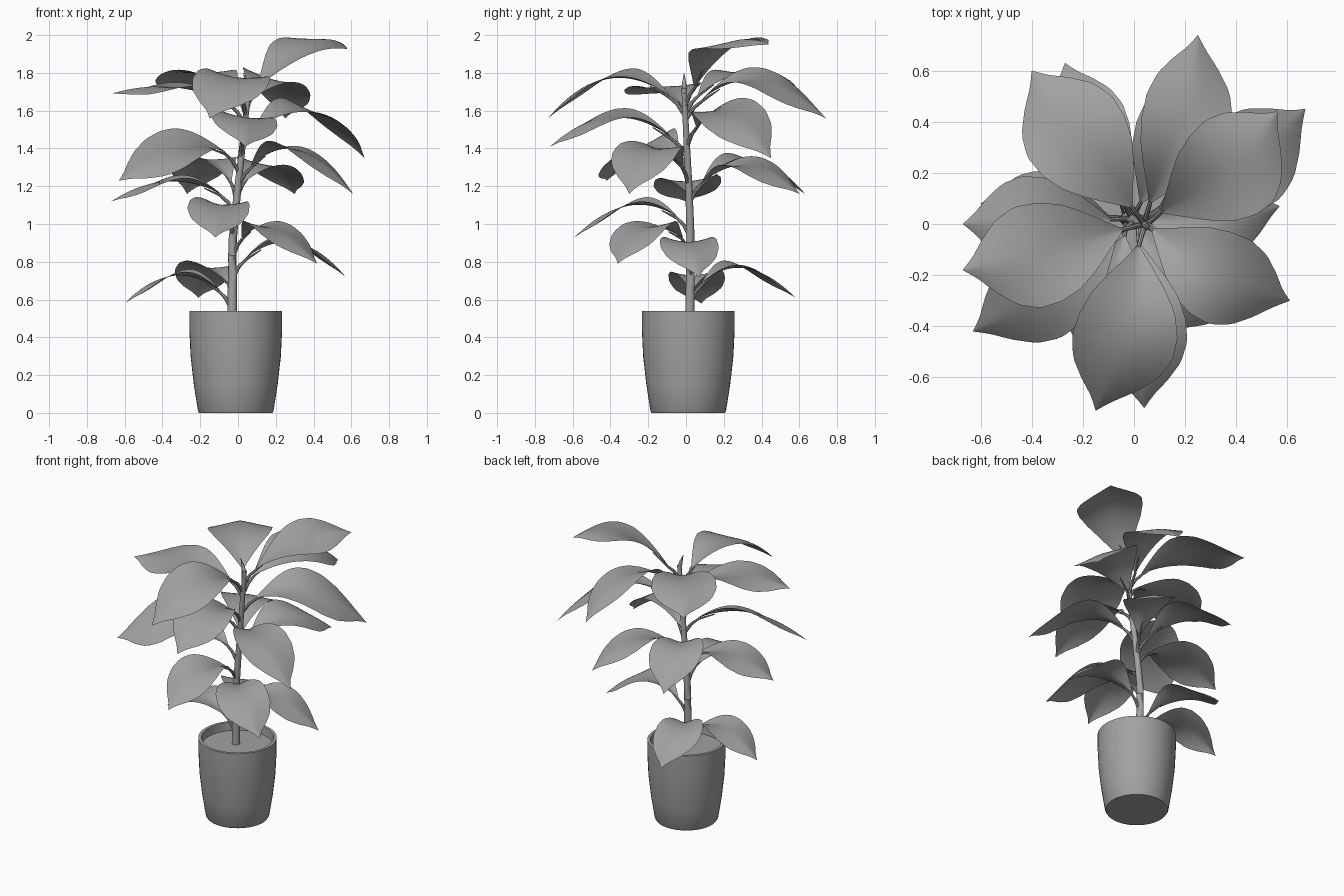
import bpy, bmesh, math
from mathutils import Vector

cube = bpy.data.objects.get("Cube")
if cube:
    bpy.data.objects.remove(cube)

grey = bpy.data.materials.new("matte_grey")
grey.use_nodes = True
colour = (0.36, 0.36, 0.36, 1)
grey.diffuse_color = colour
grey.node_tree.nodes["Principled BSDF"].inputs["Base Color"].default_value = colour


def finish(bm, name, angle=40, recalc=True):
    """Turn a bmesh into a smooth shaded object."""
    if recalc:
        bmesh.ops.recalc_face_normals(bm, faces=bm.faces)
    mesh = bpy.data.meshes.new(name)
    bm.to_mesh(mesh)
    bm.free()
    mesh.materials.append(grey)
    obj = bpy.data.objects.new(name, mesh)
    bpy.context.collection.objects.link(obj)
    bpy.ops.object.select_all(action="DESELECT")
    obj.select_set(True)
    bpy.context.view_layer.objects.active = obj
    bpy.ops.object.shade_smooth_by_angle(angle=math.radians(angle))


def lerp_table(table, t):
    """Linear lookup in a list of (key, value) pairs."""
    for (a, va), (b, vb) in zip(table, table[1:]):
        if t <= b:
            return va + (vb - va) * max(0, (t - a) / (b - a))
    return table[-1][1]


def lathe(name, profile, centre, steps=48):
    bm = bmesh.new()
    verts = [bm.verts.new((r, 0, z)) for r, z in profile]
    edges = [bm.edges.new(pair) for pair in zip(verts, verts[1:])]
    bmesh.ops.spin(bm, geom=verts + edges, cent=(0, 0, 0), axis=(0, 0, 1),
                   angle=math.tau, steps=steps)
    bmesh.ops.remove_doubles(bm, verts=bm.verts, dist=0.0005)
    bmesh.ops.translate(bm, vec=centre, verts=bm.verts)
    finish(bm, name)


def tube(name, path, radii, sides=10):
    bm = bmesh.new()
    rings = []
    for i, (p, r) in enumerate(zip(path, radii)):
        along = path[min(i + 1, len(path) - 1)] - path[max(i - 1, 0)]
        turn = along.to_track_quat("Z", "Y")
        angles = [math.tau * k / sides for k in range(sides)]
        rings.append([bm.verts.new(p + turn @ Vector((r * math.cos(a), r * math.sin(a), 0)))
                      for a in angles])
    for low, high in zip(rings, rings[1:]):
        for k in range(sides):
            n = (k + 1) % sides
            bm.faces.new((low[k], low[n], high[n], high[k]))
    bm.faces.new(rings[0])
    bm.faces.new(rings[-1])
    finish(bm, name)


# Pot with a hollow rim, and soil inside
pot_centre = (-0.012, 0.012, 0)
lathe("pot", [(0, 0), (0.194, 0), (0.2, 0.01), (0.222, 0.15), (0.239, 0.3), (0.246, 0.45),
              (0.246, 0.54), (0.227, 0.54), (0.222, 0.46)], pot_centre)
lathe("soil", [(0, 0.49), (0.225, 0.485)], pot_centre)

# Gently leaning main stem
stem_line = [(0.48, Vector((-0.03, 0.02, 0.48))), (0.9, Vector((-0.03, 0.025, 0.9))),
             (1.2, Vector((0, 0.015, 1.2))), (1.5, Vector((0.033, 0, 1.5))),
             (1.72, Vector((0.058, -0.01, 1.72)))]
levels = [0.48 + 1.24 * i / 14 for i in range(15)]
tube("stem", [lerp_table(stem_line, z) for z in levels],
     [0.026 - 0.012 * i / 14 for i in range(15)], 14)

# Young shoot at the top
shoot = stem_line[-1][1]
tube("top_shoot", [shoot - Vector((0, 0, 0.03)), shoot + Vector((-0.01, 0, 0.02)),
                   shoot + Vector((-0.03, 0, 0.08))], [0.012, 0.012, 0.001])

# Half width along the blade: wedge base, broad shoulders, drawn out tip
outline = [(0, 0.04), (0.1, 0.3), (0.2, 0.56), (0.32, 0.82), (0.46, 0.97), (0.6, 1),
           (0.73, 0.84), (0.84, 0.52), (0.93, 0.19), (1, 0.005)]
ROWS, HALF = 24, 5


def leaf(name, tip, z_base, z_mid, width, roll, sweep):
    """Arched blade, cupped near its base, drooping at the shoulders, swept sideways."""
    joint = lerp_table(stem_line, z_base - 0.11)
    reach = Vector((tip[0] - joint.x, tip[1] - joint.y, 0))
    start = joint + reach * 0.12
    out = reach.normalized()
    side = Vector((-out.y, out.x, 0))
    roll = math.radians(roll)

    def midrib(t):
        p = start + reach * 0.88 * t + side * sweep * 4 * t * (1 - t)
        p.z = (z_base * (1 - t) * (1 - 2 * t) + z_mid * 4 * t * (1 - t)
               + tip[2] * t * (2 * t - 1))
        return p

    bm = bmesh.new()
    grid = []
    for i in range(ROWS + 1):
        t = i / ROWS
        fullness = lerp_table(outline, t)
        cup = 0.062 * math.cos(math.pi * t * 0.92) * fullness
        row = []
        for j in range(-HALF, HALF + 1):
            u = j / HALF
            across = u * fullness * width / 2
            rise = across * math.sin(roll) + cup * abs(u) ** 1.4
            row.append(bm.verts.new(midrib(t) + side * across * math.cos(roll)
                                    + Vector((0, 0, rise))))
        grid.append(row)
    for a, b in zip(grid, grid[1:]):
        for k in range(2 * HALF):
            bm.faces.new((a[k], b[k], b[k + 1], a[k + 1]))
    finish(bm, name, 180, False)

    # Stalk curving from the stem to the underside of the midrib
    bend = joint.lerp(start, 0.5)
    bend.z = joint.z + (z_base - joint.z) * 0.6
    sink = Vector((0, 0, 0.008))
    tube(name + "_stalk", [joint, bend, midrib(0) - sink, midrib(0.15) - sink],
         [0.012, 0.01, 0.008, 0.003], 8)


# Leaf tip, base height, middle height, width, roll in degrees, sideways sweep
leaves = [
    ((0.25, 0.74, 1.56), 1.66, 1.76, 0.36, 15, -0.045),
    ((0.56, 0.44, 1.95), 1.73, 1.95, 0.42, 8, -0.05),
    ((0.67, 0.45, 1.35), 1.52, 1.59, 0.4, 13, -0.04),
    ((0.61, -0.3, 1.16), 1.31, 1.39, 0.37, -5, -0.045),
    ((-0.15, -0.73, 1.56), 1.68, 1.77, 0.41, -7, 0.04),
    ((0.04, -0.72, 1.41), 1.46, 1.565, 0.36, -9, 0),
    ((-0.67, -0.18, 1.69), 1.64, 1.725, 0.41, -3, 0.015),
    ((-0.63, -0.42, 1.23), 1.38, 1.4, 0.4, -22, 0.03),
    ((-0.67, 0, 1.12), 1.16, 1.225, 0.36, -3, 0),
    ((-0.6, 0.08, 0.58), 0.65, 0.725, 0.3, -3, 0),
    ((-0.4, 0.6, 1.71), 1.69, 1.8, 0.41, 0, 0.01),
    ((-0.27, 0.63, 1.16), 1.23, 1.34, 0.34, 4, 0.025),
    ((0.3, 0.6, 1.16), 1.22, 1.31, 0.34, 9, 0),
    ((-0.21, 0.58, 0.61), 0.69, 0.765, 0.31, 5, 0.045),
    ((-0.12, -0.59, 0.93), 1.04, 1.095, 0.33, -5, -0.02),
    ((0.42, -0.36, 0.79), 0.93, 0.975, 0.34, 0, -0.05),
    ((0.57, 0.07, 0.72), 0.82, 0.9, 0.31, 0, -0.035),
]
for number, row in enumerate(leaves, 1):
    leaf("leaf_" + str(number), *row)
